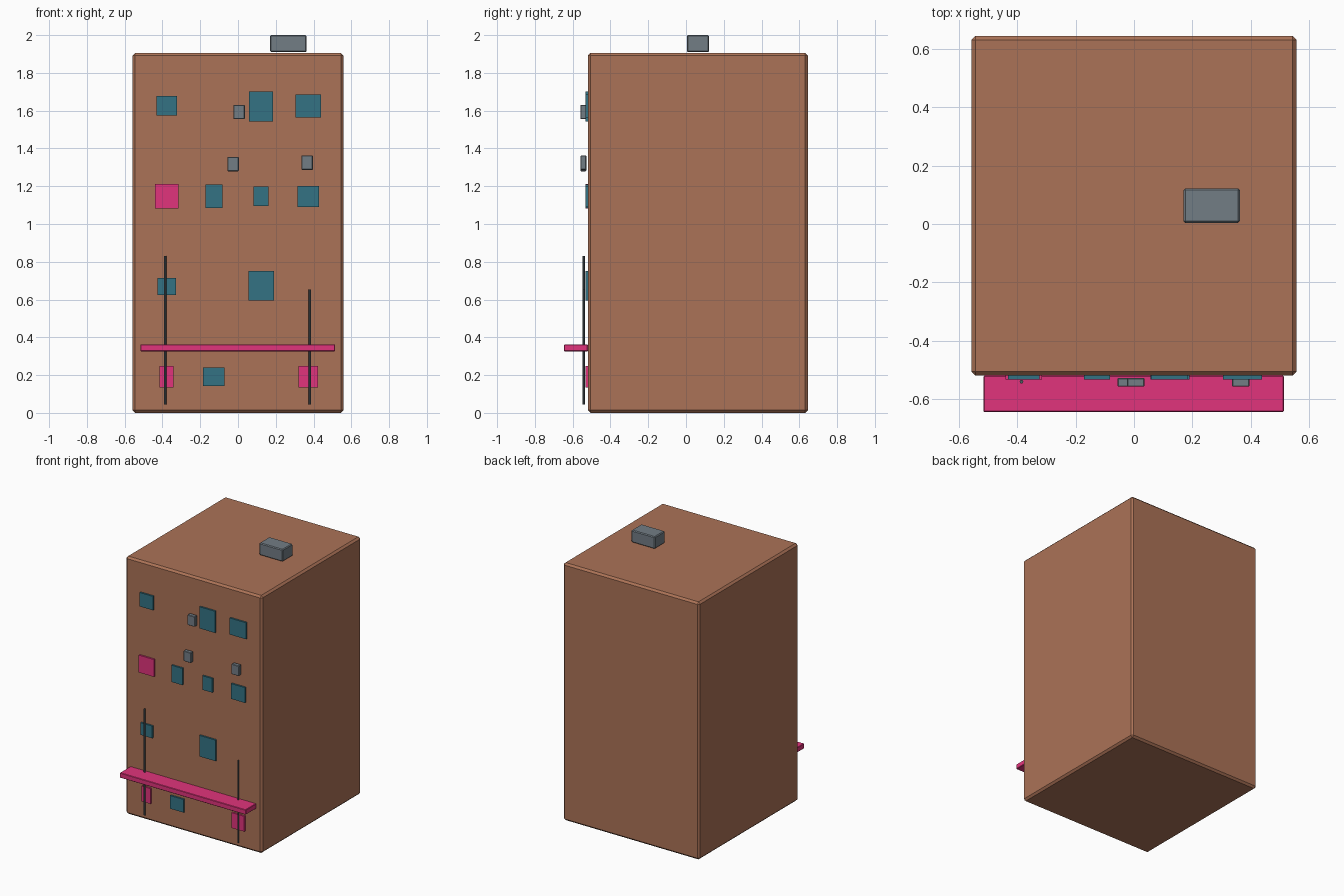
import bpy
import bmesh
from mathutils import Vector

cube = bpy.data.objects.get("Cube")
if cube:
    bpy.data.objects.remove(cube, do_unlink=True)


def material(name, rgb):
    mat = bpy.data.materials.new(name)
    mat.use_nodes = True
    mat.diffuse_color = (*rgb, 1)
    mat.node_tree.nodes["Principled BSDF"].inputs["Base Color"].default_value = (*rgb, 1)
    return mat


brick = material("clay_brown", (0.41, 0.17, 0.095))
glass = material("teal_glass", (0.033, 0.17, 0.23))
pink = material("magenta", (0.75, 0.034, 0.2))
grey = material("metal_grey", (0.17, 0.205, 0.235))
dark = material("pipe_grey", (0.08, 0.105, 0.12))


def finish(name, bm, mat):
    mesh = bpy.data.meshes.new(name)
    bm.to_mesh(mesh)
    bm.free()
    mesh.materials.append(mat)
    obj = bpy.data.objects.new(name, mesh)
    bpy.context.collection.objects.link(obj)
    return obj


def box(name, mat, xs, ys, zs, bevel=0):
    low, high = (Vector(p) for p in zip(xs, ys, zs))
    bm = bmesh.new()
    bmesh.ops.create_cube(bm, size=1)
    bmesh.ops.scale(bm, vec=high - low, verts=bm.verts)
    bmesh.ops.translate(bm, vec=(low + high) / 2, verts=bm.verts)
    obj = finish(name, bm, mat)
    if bevel:
        mod = obj.modifiers.new("edge_bevel", "BEVEL")
        mod.width = bevel
        mod.segments = 1
    return obj


def pipe(name, x, z0, z1):
    bm = bmesh.new()
    bmesh.ops.create_cone(bm, cap_ends=True, segments=8, radius1=0.0065,
                          radius2=0.0065, depth=z1 - z0)
    bmesh.ops.translate(bm, vec=(x, -0.541, (z0 + z1) / 2), verts=bm.verts)
    finish(name, bm, dark)


# Main block and roof unit
box("building_body", brick, (-0.558, 0.558), (-0.52, 0.645), (0, 1.906), 0.014)
box("roof_unit", grey, (0.17, 0.363), (0.004, 0.122), (1.91, 2.0), 0.006)

# Front panes: centre x, centre z, width, height
panes = {
    "window": (glass, [
        (-0.378, 1.625, 0.108, 0.103), (0.122, 1.622, 0.126, 0.16),
        (0.372, 1.624, 0.134, 0.122), (-0.127, 1.146, 0.09, 0.124),
        (0.122, 1.146, 0.08, 0.104), (0.372, 1.146, 0.114, 0.113),
        (-0.378, 0.67, 0.098, 0.09), (0.123, 0.672, 0.134, 0.156),
        (-0.128, 0.192, 0.112, 0.097)]),
    "lit_window": (pink, [
        (-0.378, 1.147, 0.124, 0.128), (-0.379, 0.192, 0.073, 0.113),
        (0.372, 0.192, 0.103, 0.113)]),
}
for name, (mat, items) in panes.items():
    for i, (x, z, w, h) in enumerate(items, 1):
        box(f"{name}_{i}", mat, (x - w / 2, x + w / 2), (-0.533, -0.519),
            (z - h / 2, z + h / 2))

# Wall air units
for i, (x, z) in enumerate([(0.006, 1.593), (-0.026, 1.317), (0.366, 1.325)], 1):
    box(f"air_unit_{i}", grey, (x - 0.03, x + 0.03), (-0.558, -0.528),
        (z - 0.038, z + 0.038), 0.003)

# Street awning and drain pipes
box("awning", pink, (-0.516, 0.514), (-0.645, -0.52), (0.326, 0.363), 0.003)
pipe("left_pipe", 0.381, 0.045, 0.653)
pipe("right_pipe", -0.386, 0.045, 0.83)
